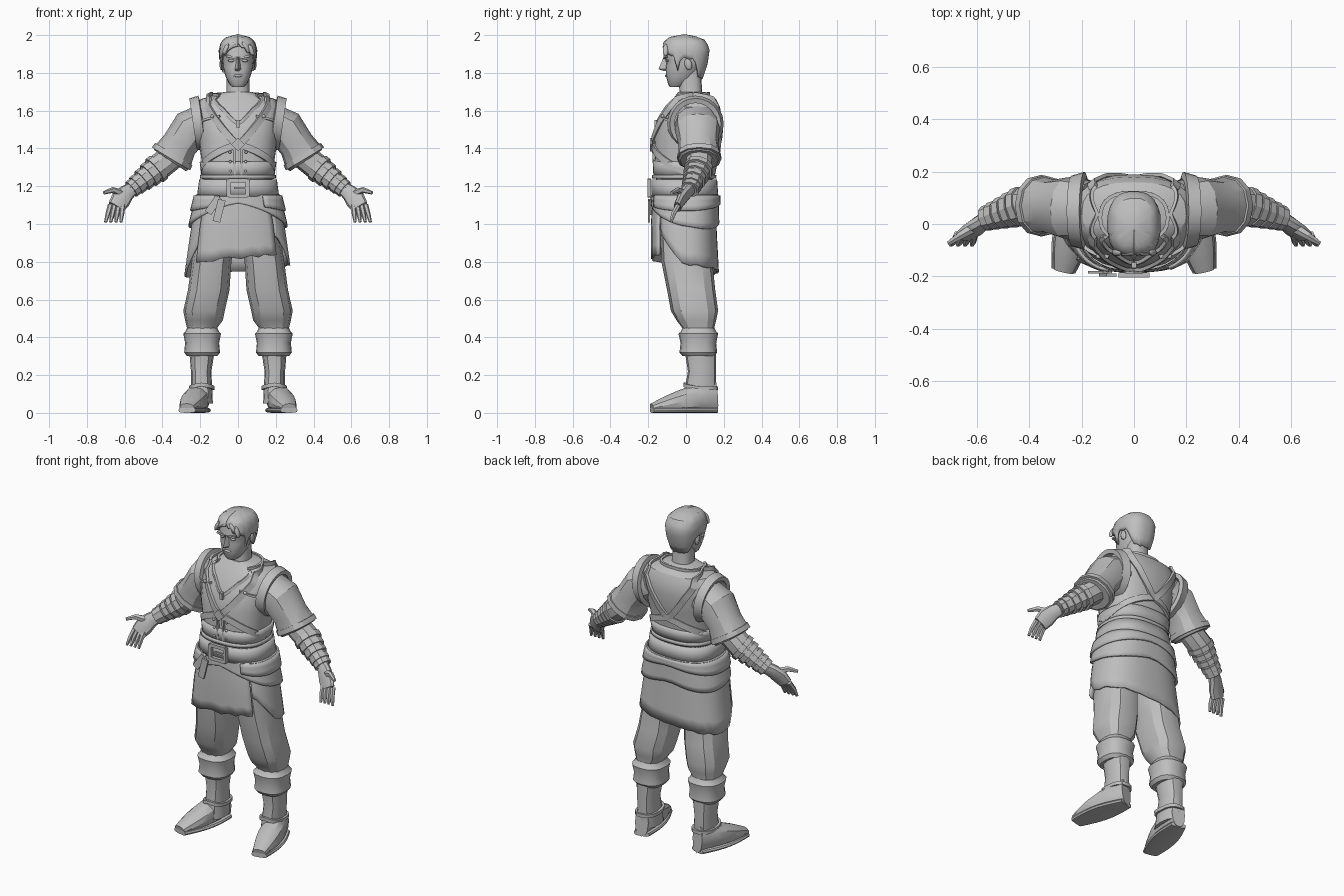
import bpy, bmesh, math, random
from math import cos, sin, radians, pi
from mathutils import Vector, Matrix

random.seed(4)
if "Cube" in bpy.data.objects:
    bpy.data.objects.remove(bpy.data.objects["Cube"])

GREY = (.52, .52, .52, 1)
clay = bpy.data.materials.new("plain grey")
clay.use_nodes = True
clay.diffuse_color = GREY
clay.node_tree.nodes["Principled BSDF"].inputs["Base Color"].default_value = GREY
SIDE, UP = Vector((0, 1, 0)), Vector((0, 0, 1))


def finish(name, bm, mirror=False, solid=0):
    mesh = bpy.data.meshes.new(name)
    bm.to_mesh(mesh)
    bm.free()
    mesh.materials.append(clay)
    part = bpy.data.objects.new(name, mesh)
    bpy.context.collection.objects.link(part)
    bpy.ops.object.select_all(action="DESELECT")
    part.select_set(True)
    bpy.context.view_layer.objects.active = part
    bpy.ops.object.shade_smooth_by_angle(angle=radians(30))
    if solid:
        shell = part.modifiers.new("thickness", "SOLIDIFY")
        shell.thickness, shell.offset = solid, 0
    if mirror:
        part.modifiers.new("mirror", "MIRROR")
    return part


def lerp(table, key):
    """Interpolate the rows of a table by their first value."""
    if key <= table[0][0]:
        return table[0][1:]
    for low, high in zip(table, table[1:]):
        if key <= high[0]:
            t = (key - low[0]) / (high[0] - low[0])
            return [p + (q - p) * t for p, q in zip(low[1:], high[1:])]
    return table[-1][1:]


def rounded(value, power=.8):
    return math.copysign(abs(value) ** power, value)


def surf(rings, degrees, z, off=0):
    """Point on a body of rings (z, half width, front y, back y, optional centre x)."""
    half, front, back, *centre = lerp(rings, z)
    a = radians(degrees)
    depth = (back - front) / 2 + off
    return Vector((sum(centre) + (half + off) * rounded(cos(a)),
                   (front + back) / 2 + depth * rounded(sin(a)), z))


def loft(name, loops, mirror=False, closed=False):
    bm = bmesh.new()
    rows = [[bm.verts.new(p) for p in loop] for loop in loops]
    count = len(rows[0])
    for r, s in zip(rows, rows[1:] + rows[:1] if closed else rows[1:]):
        for i in range(count):
            j = (i + 1) % count
            bm.faces.new((r[i], r[j], s[j], s[i]))
    if not closed:
        bm.faces.new(rows[0])
        bm.faces.new(rows[-1])
    bmesh.ops.recalc_face_normals(bm, faces=bm.faces)
    return finish(name, bm, mirror)


def body(name, rings, mirror=False, seg=16):
    return loft(name, [[surf(rings, 360 * i / seg, ring[0]) for i in range(seg)]
                       for ring in rings], mirror)


def tube(name, path, seg=10, up=SIDE, power=.9):
    """Mirrored limb through (x, y, z, radius across, optional radius along up)."""
    centres = [Vector(p[:3]) for p in path]
    angles = [2 * pi * k / seg for k in range(seg)]
    loops = []
    for i, c in enumerate(centres):
        t = centres[min(i + 1, len(path) - 1)] - centres[max(i - 1, 0)]
        u = t.cross(up).normalized() * path[i][3]
        v = t.cross(u).normalized() * path[i][-1]
        loops.append([c + u * rounded(cos(a), power) + v * rounded(sin(a), power)
                      for a in angles])
    return loft(name, loops, True)


def ribbon(name, points, normals, width, thick, mirror=False, closed=False):
    loops = []
    last = len(points) - 1
    for i, (p, n) in enumerate(zip(points, normals)):
        after = points[(i + 1) % len(points)] if closed else points[min(i + 1, last)]
        before = points[i - 1] if closed else points[max(i - 1, 0)]
        side = (after - before).cross(n).normalized() * width / 2
        out = n.normalized() * thick / 2
        loops.append([p - side - out, p + side - out, p + side + out, p - side + out])
    return loft(name, loops, mirror, closed)


def strap(name, rings, path, width, thick=.014, steps=9):
    """Mirrored band that follows a body through (angle, z) pairs."""
    keys = []
    for (a, z), (b, w) in zip(path, path[1:]):
        keys += [(a + (b - a) * k / steps, z + (w - z) * k / steps) for k in range(steps)]
    keys.append(path[-1])
    points = [surf(rings, a, z, .005) for a, z in keys]
    normals = [surf(rings, a, z, .02) - p for (a, z), p in zip(keys, points)]
    return ribbon(name, points, normals, width, thick, True)


def panel(name, rings, start, end, top, hem, off=0, thick=.012, rag=0, rows=6, bias=1):
    """Cloth or hair sheet round a body, from a top height down to hem(angle)."""
    bm = bmesh.new()
    seg = (end - start) // 8
    grid = []
    for i in range(seg + 1):
        a = start + (end - start) * i / seg
        drop = top - hem(radians(a)) + random.uniform(-rag, rag)
        grid.append([bm.verts.new(surf(rings, a, top - drop * (j / rows) ** bias, off))
                     for j in range(rows + 1)])
    for c, d in zip(grid, grid[1:]):
        for j in range(rows):
            bm.faces.new((c[j], c[j + 1], d[j + 1], d[j]))
    bmesh.ops.remove_doubles(bm, verts=bm.verts, dist=.0005)
    return finish(name, bm, solid=thick)


def block(name, place, size, turn=0, axis="Y", mirror=False, ball=False):
    bm = bmesh.new()
    matrix = (Matrix.Translation(place) @ Matrix.Rotation(radians(turn), 4, axis)
              @ Matrix.Diagonal((*size, 1)))
    if ball:
        bmesh.ops.create_icosphere(bm, subdivisions=2, radius=.5, matrix=matrix)
    else:
        bmesh.ops.create_cube(bm, size=1, matrix=matrix)
    return finish(name, bm, mirror)


# Torso with vest
TORSO = [(.9, .19, -.11, .13), (1.1, .2, -.16, .15), (1.25, .18, -.16, .14),
         (1.45, .21, -.17, .18), (1.55, .22, -.14, .19), (1.62, .23, -.1, .18),
         (1.66, .2, -.07, .16), (1.7, .07, -.04, .1)]
body("vest_torso", TORSO, seg=24)
for name, top, low, off in (("waist_band", 1.33, 1.25, .004), ("belt_edge", 1.26, 1.24, .012),
                            ("belt", 1.235, 1.145, .016)):
    panel(name, TORSO, 0, 360, top, lambda a: low, off, .016, rows=2)
strap("cross_strap", TORSO, [(-180, 1.28), (-90, 1.42), (-60, 1.57), (-45, 1.66), (0, 1.68),
                             (45, 1.66), (60, 1.57), (90, 1.4), (180, 1.28)], .036)
strap("collar_trim", TORSO, [(-90, 1.53), (-74, 1.61), (-50, 1.68), (90, 1.69)], .018)
strap("vest_front_edge", TORSO, [(-87, 1.25), (-87, 1.4)], .012)
strap("chest_seam", TORSO, [(-70, 1.57), (-25, 1.54)], .012)
for z in (1.28, 1.33, 1.38):
    block("vest_button", surf(TORSO, -82, z, .008), [.016] * 3, mirror=True, ball=True)
block("strap_stud", surf(TORSO, -60, 1.57, .014), [.02] * 3, mirror=True, ball=True)
block("neck_toggle", surf(TORSO, -90, 1.53, .012), (.02, .02, .04))
block("strap_buckle", surf(TORSO, -90, 1.42, .016), (.05, .01, .05), 45)

# Armhole rims
rim = [Vector((0, cos(t), sin(t))) for t in (2 * pi * k / 24 for k in range(24))]
ribbon("armhole_rim", [Vector((.21 + .02 * d.z, .05, 1.53)) + d * .13 for d in rim],
       [d + Vector((.3, 0, 0)) for d in rim], .05, .026, True, True)

# Belt buckle and hanging tails
for side in (-1, 1):
    block("buckle_side", (side * .05, -.195, 1.19), (.02, .02, .09))
    block("buckle_bar", (0, -.195, 1.19 + side * .04), (.1, .02, .02))
block("buckle_tongue", (.01, -.195, 1.19), (.06, .01, .01))
block("belt_tail", (-.1, -.195, 1.07), (.04, .01, .12), 14)
block("belt_tail_back", (-.13, -.185, 1.1), (.04, .01, .1), 35)

# Skirt layers
SKIRT = [(.72, .28, -.17, .17), (1, .24, -.17, .155), (1.16, .2, -.16, .15)]
panel("back_skirt", SKIRT, -45, 225, 1.15,
      lambda a: .75 + .03 * cos(a) - .25 * min(0, sin(a)), rag=.006)
panel("front_apron", SKIRT, -138, -47, 1.15, lambda a: .82 + .03 * cos(a), .01, rag=.008)
panel("hip_wrap", SKIRT, -90, 270, 1.155,
      lambda a: 1.06 - .07 * abs(cos(a)) - .05 * sin(a), .016)
panel("hip_sash", SKIRT, -60, 250, 1.15, lambda a: 1.11 - .04 * abs(cos(a)), .026, rows=3)

# Trousers, boot cuffs and boots
body("trouser_leg", [(.4, .07, -.01, .15, .19), (.45, .08, -.02, .15, .19),
                     (.49, .1, -.05, .16, .18), (.54, .11, -.08, .17, .18),
                     (.65, .11, -.1, .155, .155), (.8, .105, -.13, .14, .14),
                     (1, .105, -.14, .14, .11)], True, 12)
body("boot_cuff", [(z, half, .07 - half * 1.1, .07 + half, .19) for z, half in
                   ((.3, .08), (.32, .095), (.37, .09), (.42, .1), (.43, .09), (.45, .08))], True)
SHAFT = [(.05, .057, -.02, .16, .19), (.22, .054, .01, .16, .195), (.35, .07, -.01, .16, .19)]
body("boot_shaft", SHAFT, True, 12)
strap("ankle_strap", SHAFT, [(-180, .13), (-90, .15), (0, .13), (180, .13)], .02)
foot, sole = [], []
for t in (k / 7 for k in range(8)):
    x, y, width = .19 + .08 * t, .16 - .34 * t, .04 + .03 * sin(pi * t)
    height = .085 - .06 * t ** 1.5
    foot.append((x, y, height, width, height))
    sole.append((x, y, .014, width + .006, .014))
tube("boot_foot", foot, 12, UP)
tube("boot_sole", sole, 12, UP, .6)

# Sleeves, forearms and wraps
tube("sleeve", [(.17, .055, 1.545, .095, .11), (.25, .06, 1.505, .105, .12),
                (.31, .065, 1.42, .095, .105), (.35, .07, 1.35, .112), (.36, .07, 1.335, .1)], 12)
tube("sleeve_hem", [(.34, .07, 1.37, .115), (.355, .07, 1.345, .118)], 12)
shoulder, elbow, wrist = Vector((.32, .07, 1.38)), Vector((.42, .07, 1.3)), Vector((.57, .02, 1.18))
tube("forearm", [(*shoulder, .07), (*elbow, .07), (*wrist, .038)])
for t in (0, .22, .44, .66, .82):
    radius = .077 - .034 * t
    tube("arm_wrap", [(*elbow.lerp(wrist, t), radius), (*elbow.lerp(wrist, t + .15), radius)])

# Hands
tube("palm", [(.555, .025, 1.19, .036, .03), (.59, 0, 1.165, .044, .03),
              (.62, -.025, 1.13, .054, .024), (.645, -.045, 1.09, .046, .02)])
for k in range(4):
    knuckle = Vector((.61 + .022 * k, -.04, 1.1))
    tip = Vector((.62 + .027 * k, -.08, 1.01))
    middle = knuckle.lerp(tip, .5) + Vector((0, -.006, 0))
    tube("finger", [(*knuckle, .014), (*middle, .013), (*tip, .008)], 6)
tube("thumb", [(.61, -.01, 1.16, .022), (.665, -.045, 1.18, .016), (.71, -.075, 1.165, .009)], 6)

# Neck, head and face
body("neck", [(1.62, .075, -.05, .1), (1.7, .06, -.035, .085), (1.82, .06, -.04, .08)])
body("head", [(1.725, .03, -.085, -.03), (1.74, .045, -.095, .01), (1.78, .066, -.105, .05),
              (1.83, .08, -.108, .08), (1.865, .083, -.104, .1), (1.885, .084, -.116, .1),
              (1.94, .085, -.106, .1), (1.975, .06, -.07, .07)])
loft("nose", [[Vector((side * width, -.09 if side else tip, z)) for side in (-1, 0, 1)]
              for z, width, tip in ((1.81, .02, -.118), (1.82, .022, -.146), (1.885, .012, -.118))])
block("brow", (.038, -.108, 1.885), (.05, .02, .012), -12, mirror=True)
block("eye", (.036, -.1, 1.865), (.034, .02, .015), mirror=True, ball=True)
block("mouth", (0, -.105, 1.785), (.05, .014, .015), ball=True)
block("ear", (.087, .012, 1.845), (.022, .04, .065), 15, "X", True, True)

# Hair, with a hem given by quarter turns from the front
HAIR = [(1.76, .07, -.09, .08), (1.85, .092, -.115, .11), (1.92, .098, -.125, .12),
        (1.965, .085, -.11, .105), (1.985, .06, -.085, .075), (2, 0, -.01, -.01)]
HAIRLINE = [(0, 1.95), (.4, 1.9), (.7, 1.89), (.8, 1.81), (.9, 1.88), (1.2, 1.87), (1.4, 1.79),
            (2, 1.77)]
panel("hair", HAIR, -90, 270, 2, lambda a: lerp(HAIRLINE, 2 - abs(pi / 2 - a) / (pi / 2))[0],
      thick=.01, rag=.009, rows=8, bias=1.5)
for x, z, turn in ((-.065, 1.925, 25), (-.03, 1.945, 50), (.04, 1.94, -40), (.07, 1.92, -20)):
    block("fringe_lock", (x, -.108, z), (.026, .03, .07), turn, ball=True)
